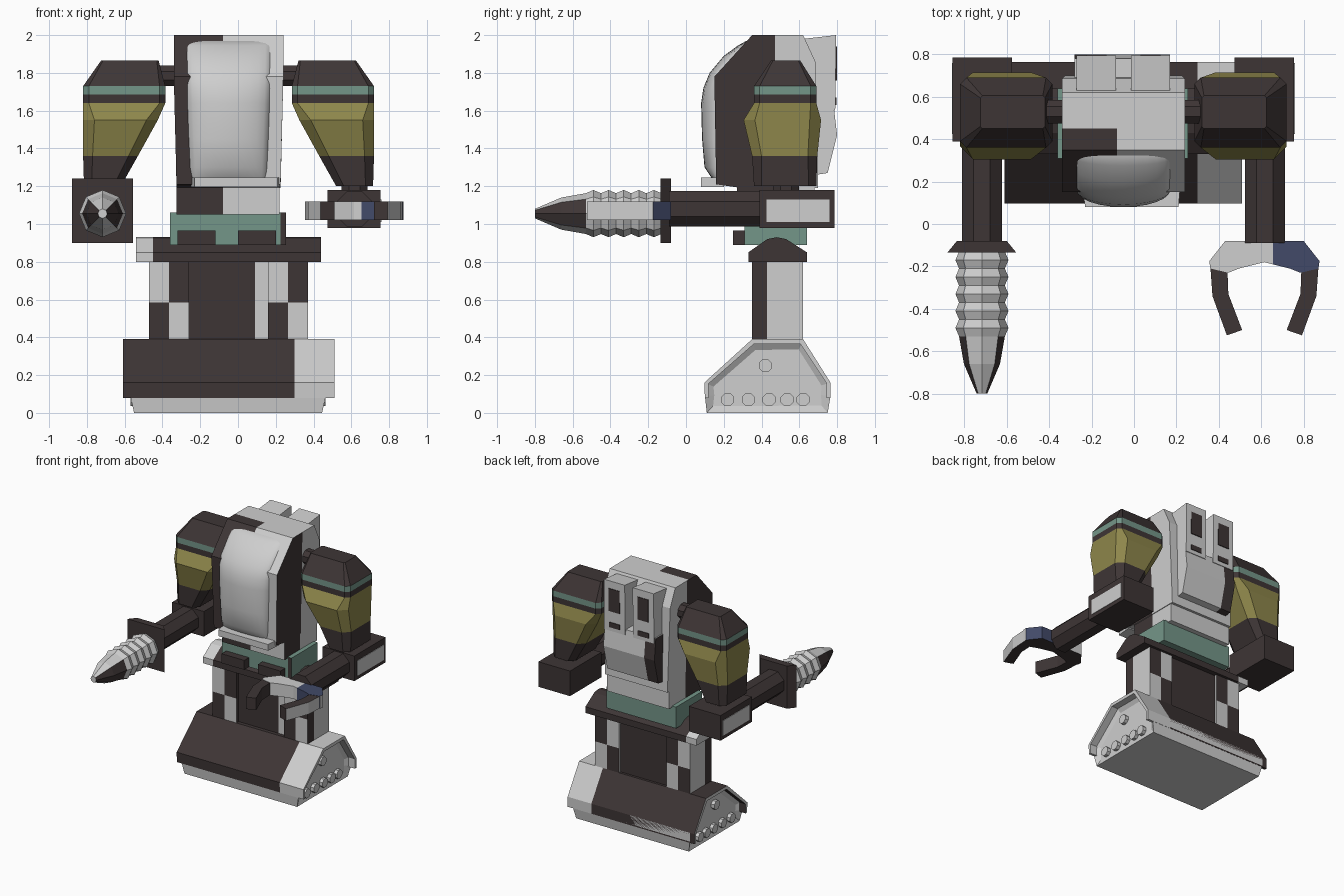
import bpy, bmesh, math
from mathutils import Vector

if "Cube" in bpy.data.objects:
    bpy.data.objects.remove(bpy.data.objects["Cube"])

CX = -0.05  # body symmetry plane


def material(name, rgb):
    m = bpy.data.materials.new(name)
    m.diffuse_color = (*rgb, 1)
    m.use_nodes = True
    m.node_tree.nodes["Principled BSDF"].inputs["Base Color"].default_value = m.diffuse_color
    return m


MATS = [material("charcoal", (0.048, 0.036, 0.036)),
        material("pale grey", (0.62, 0.62, 0.62)),
        material("sage green", (0.175, 0.305, 0.25)),
        material("olive yellow", (0.27, 0.24, 0.07)),
        material("slate blue", (0.054, 0.068, 0.14))]
DARK, PALE, GREEN, YELLOW, BLUE = range(5)


def finish(name, bm, mat=DARK, cuts=(), rule=None):
    """Cut along planes (axis, value), colour faces by rule(centre, normal), make object."""
    for axis, val in cuts:
        n = Vector([float(i == axis) for i in range(3)])
        bmesh.ops.bisect_plane(bm, geom=bm.verts[:] + bm.edges[:] + bm.faces[:],
                               plane_co=n * val, plane_no=n)
    bmesh.ops.recalc_face_normals(bm, faces=bm.faces[:])
    for f in bm.faces:
        f.material_index = rule(f.calc_center_median(), f.normal) if rule else mat
    me = bpy.data.meshes.new(name)
    bm.to_mesh(me)
    bm.free()
    for m in MATS:
        me.materials.append(m)
    ob = bpy.data.objects.new(name, me)
    bpy.context.collection.objects.link(ob)
    return ob


def loft(rings):
    bm = bmesh.new()
    vs = [[bm.verts.new(p) for p in r] for r in rings]
    n = len(rings[0])
    for a, b in zip(vs, vs[1:]):
        for i in range(n):
            j = (i + 1) % n
            bm.faces.new((a[i], a[j], b[j], b[i]))
    bm.faces.new(vs[0][::-1])
    bm.faces.new(vs[-1])
    return bm


def prism(pts, axis, a, b):
    def at(p, t):
        q = list(p)
        q.insert(axis, t)
        return q
    return loft([[at(p, a) for p in pts], [at(p, b) for p in pts]])


def box(x0, x1, y0, y1, z0, z1):
    return prism([(x0, y0), (x1, y0), (x1, y1), (x0, y1)], 2, z0, z1)


def circle(u, v, r, n, turn=0.0):
    return [(u + r * math.cos(math.tau * i / n + turn),
             v + r * math.sin(math.tau * i / n + turn)) for i in range(n)]


# Track base: recessed end panels with wheels under an arched hood
bm = prism([(0.11, 0), (0.10, 0.09), (0.10, 0.16), (0.35, 0.38), (0.62, 0.38), (0.765, 0.16),
            (0.765, 0.09), (0.75, 0)], 0, -0.57, 0.465)
bmesh.ops.recalc_face_normals(bm, faces=bm.faces[:])
ends = [f for f in bm.faces if abs(f.normal.x) > 0.9]
bmesh.ops.inset_individual(bm, faces=ends, thickness=0.05, depth=-0.03)
for v in bm.verts:
    if v.co.z < 0.001:
        v.co.x += 0.02 if v.co.x < 0 else -0.02
finish("track_body", bm, PALE)
hood = [(0.10, 0.08), (0.097, 0.16), (0.35, 0.39), (0.62, 0.39), (0.765, 0.16), (0.765, 0.08),
        (0.745, 0.08), (0.745, 0.155), (0.605, 0.365), (0.36, 0.365), (0.12, 0.155), (0.12, 0.08)]
finish("track_hood", prism(hood, 0, -0.61, 0.51), cuts=[(0, 0.30)],
       rule=lambda c, n: PALE if c.x > 0.3 or n.x < -0.9 else DARK)
for x0, x1 in ((-0.568, -0.53), (0.425, 0.463)):
    for y, z in ((0.22, 0.07), (0.33, 0.07), (0.44, 0.07), (0.535, 0.07), (0.62, 0.07), (0.42, 0.25)):
        finish("track_wheel", prism(circle(y, z, 0.037, 8, math.pi / 8), 0, x0, x1), PALE)

# Legs: centre column and two chequered side legs
finish("leg_column", box(-0.26, 0.16, 0.38, 0.60, 0.37, 0.82), cuts=[(0, 0.09)],
       rule=lambda c, n: PALE if c.x > 0.09 and n.y < -0.5 else DARK)
for x0 in (-0.47, 0.16):
    mid = x0 + 0.105

    def leg_rule(c, n):
        if abs(n.x) > 0.9:
            return PALE if c.y > 0.43 else DARK
        return PALE if (c.x < mid) == (c.z > 0.585) else DARK
    finish("side_leg", box(x0, x0 + 0.21, 0.35, 0.62, 0.35, 0.82),
           cuts=[(0, mid), (1, 0.43), (2, 0.585)], rule=leg_rule)

# Hip beam, hip blocks and waist
finish("hip_beam", prism([(0.33, 0.80), (0.64, 0.80), (0.64, 0.85), (0.53, 0.92), (0.48, 0.93),
                          (0.43, 0.92), (0.33, 0.85)], 0, -0.54, 0.44), cuts=[(0, -0.45)],
       rule=lambda c, n: PALE if c.x < -0.45 else DARK)
for x0 in (-0.32, 0.0):
    finish("hip_block", box(x0, x0 + 0.2, 0.25, 0.36, 0.89, 0.965))
finish("waist", box(-0.36, 0.255, 0.31, 0.64, 0.89, 1.06), cuts=[(0, 0.225)],
       rule=lambda c, n: DARK if n.y < -0.5 and c.x > 0.225 else GREEN)

# Torso
finish("lower_torso", box(-0.325, 0.22, 0.27, 0.68, 1.05, 1.23), cuts=[(0, -0.08), (1, 0.47)],
       rule=lambda c, n: DARK if (n.y < -0.5 and c.x < -0.08) or
       (abs(n.x) > 0.9 and c.y < 0.47) else PALE)


def torso_rule(c, n):
    if abs(n.x) > 0.9:
        return DARK if c.y < 0.47 else PALE
    return DARK if c.x < -0.08 and c.y < 0.45 else PALE


bm = prism([(0.16, 1.21), (0.15, 1.78), (0.35, 2.0), (0.62, 2.0), (0.685, 1.86), (0.70, 1.19),
            (0.30, 1.19)], 0, -0.34, 0.24)
for v in bm.verts:
    if v.co.z < 1.3:
        v.co.x = CX + (v.co.x - CX) * 0.95
finish("torso", bm, cuts=[(0, -0.08), (1, 0.45), (1, 0.47)], rule=torso_rule)
finish("canopy_ledge", prism([(-0.25, 0.20), (-0.23, 0.08), (0.21, 0.08), (0.22, 0.20)],
                             2, 1.195, 1.245), PALE)

# Bulging smooth canopy: rows of (z, edge y, centre y, half width)
rows = [(1.97, 0.34, 0.32, 0.222), (1.945, 0.31, 0.275, 0.224), (1.89, 0.26, 0.20, 0.224),
        (1.80, 0.18, 0.125, 0.224), (1.72, 0.16, 0.092, 0.222), (1.64, 0.16, 0.08, 0.22),
        (1.45, 0.16, 0.085, 0.212), (1.30, 0.16, 0.098, 0.204), (1.245, 0.17, 0.135, 0.20)]
bm = bmesh.new()
grid = []
for z, ye, yc, w in rows:
    grid.append([bm.verts.new((CX + w * math.sin(u * math.pi / 2),
                               ye + (yc - ye) * math.cos(u * math.pi / 2), z))
                 for u in [i / 6 - 1 for i in range(13)]])
for a, b in zip(grid, grid[1:]):
    for i in range(12):
        bm.faces.new((a[i], b[i], b[i + 1], a[i + 1]))
bm.faces.new(grid[0])
bm.faces.new(grid[-1])
bm.faces.new([r[0] for r in grid] + [r[-1] for r in grid[::-1]])
canopy = finish("canopy", bm, PALE)
bpy.context.view_layer.objects.active = canopy
canopy.select_set(True)
bpy.ops.object.shade_smooth_by_angle(angle=math.radians(40))

# Backpack with two vented exhaust boxes
finish("backpack", prism([(0.62, 1.64), (0.78, 1.64), (0.80, 1.47), (0.75, 1.27), (0.62, 1.25)],
                         0, -0.28, 0.17), cuts=[(0, -0.19)],
       rule=lambda c, n: DARK if c.x < -0.19 and c.z < 1.6 else PALE)
for x0 in (-0.27, -0.015):
    finish("exhaust_box", prism([(0.61, 1.60), (0.79, 1.60), (0.795, 2.0), (0.62, 1.98)],
                                0, x0, x0 + 0.185), PALE)
    finish("exhaust_vent", box(x0 + 0.045, x0 + 0.14, 0.78, 0.799, 1.76, 1.94))
    finish("exhaust_slot", box(x0 + 0.045, x0 + 0.14, 0.78, 0.796, 1.63, 1.67))


# Arms, mirrored about the body centre; d is distance from that centre
def arm_ring(s, z, d0, d1, y0, y1, c):
    pts = [(d0 + c, y0), (d1 - c, y0), (d1, y0 + c), (d1, y1 - c),
           (d1 - c, y1), (d0 + c, y1), (d0, y1 - c), (d0, y0 + c)]
    return [(CX + s * d, y, z) for d, y in pts]


def arm_rule(c, n):
    if 1.36 < c.z < 1.64:
        return YELLOW
    return GREEN if 1.685 < c.z < 1.73 else DARK


arm = [(1.865, 0.37, 0.675, 0.45, 0.605, 0.01), (1.73, 0.335, 0.77, 0.36, 0.69, 0.03),
       (1.685, 0.335, 0.77, 0.36, 0.69, 0.03), (1.64, 0.335, 0.77, 0.36, 0.69, 0.03),
       (1.55, 0.375, 0.77, 0.305, 0.715, 0.06), (1.36, 0.48, 0.77, 0.35, 0.695, 0.05),
       (1.20, 0.57, 0.765, 0.36, 0.69, 0.04)]
for s in (-1, 1):
    def X(d):
        return CX + s * d
    finish("upper_arm", loft([arm_ring(s, *r) for r in arm]), rule=arm_rule)
    finish("shoulder_joint", prism(circle(0.53, 1.785, 0.06, 8, math.pi / 8), 0, X(0.27), X(0.40)))
    finish("elbow_joint", prism(circle(X(0.667), 0.53, 0.075, 8, math.pi / 8), 2, 1.14, 1.22))
    finish("elbow_box", box(X(0.525), X(0.805), 0.39, 0.785, 0.98, 1.18))
    finish("elbow_panel", box(X(0.80), X(0.809), 0.425, 0.76, 1.01, 1.13), PALE)
    finish("forearm", prism(circle(X(0.667), 1.08, 0.102, 8, math.pi / 8), 1, -0.09, 0.40))

# Drill: flared flange, ridged shaft, faceted tip
DX, DZ = -0.717, 1.055
finish("drill_flange", prism([(-0.835, -0.08), (-0.60, -0.08), (-0.555, -0.135), (-0.88, -0.135)],
                             2, 0.90, 1.24))
steps = [(-0.13 - 0.04 * i, 0.125 if i % 2 else 0.108) for i in range(11)]
steps += [(-0.66, 0.085), (-0.80, 0.025)]
finish("drill_bit", loft([[(x, y, z) for x, z in circle(DX, DZ, r, 8)] for y, r in steps]),
       rule=lambda c, n: DARK if c.y < -0.53 and abs(c.z - DZ) < 1.2 * abs(c.x - DX) else PALE)

# Claw: palm and two bent fingers
GX = 0.615
palm = [(-0.185, -0.08), (0.185, -0.08), (0.26, -0.175), (0.255, -0.21), (0.17, -0.23),
        (0.12, -0.21), (0, -0.18), (-0.12, -0.21), (-0.17, -0.23), (-0.255, -0.21), (-0.26, -0.175)]
finish("claw_palm", prism([(GX + x, y) for x, y in palm], 2, 1.02, 1.12), cuts=[(0, 0.655)],
       rule=lambda c, n: DARK if n.z < -0.5 else BLUE if c.x > 0.655 and n.x < 0.9 else PALE)
finger = [(0.255, -0.20), (0.245, -0.34), (0.177, -0.525), (0.105, -0.50), (0.17, -0.33), (0.175, -0.20)]
for s in (-1, 1):
    finish("claw_finger", prism([(GX + s * x, y) for x, y in finger], 2, 1.022, 1.118),
           rule=lambda c, n: PALE if n.x * s > 0.7 else DARK)
